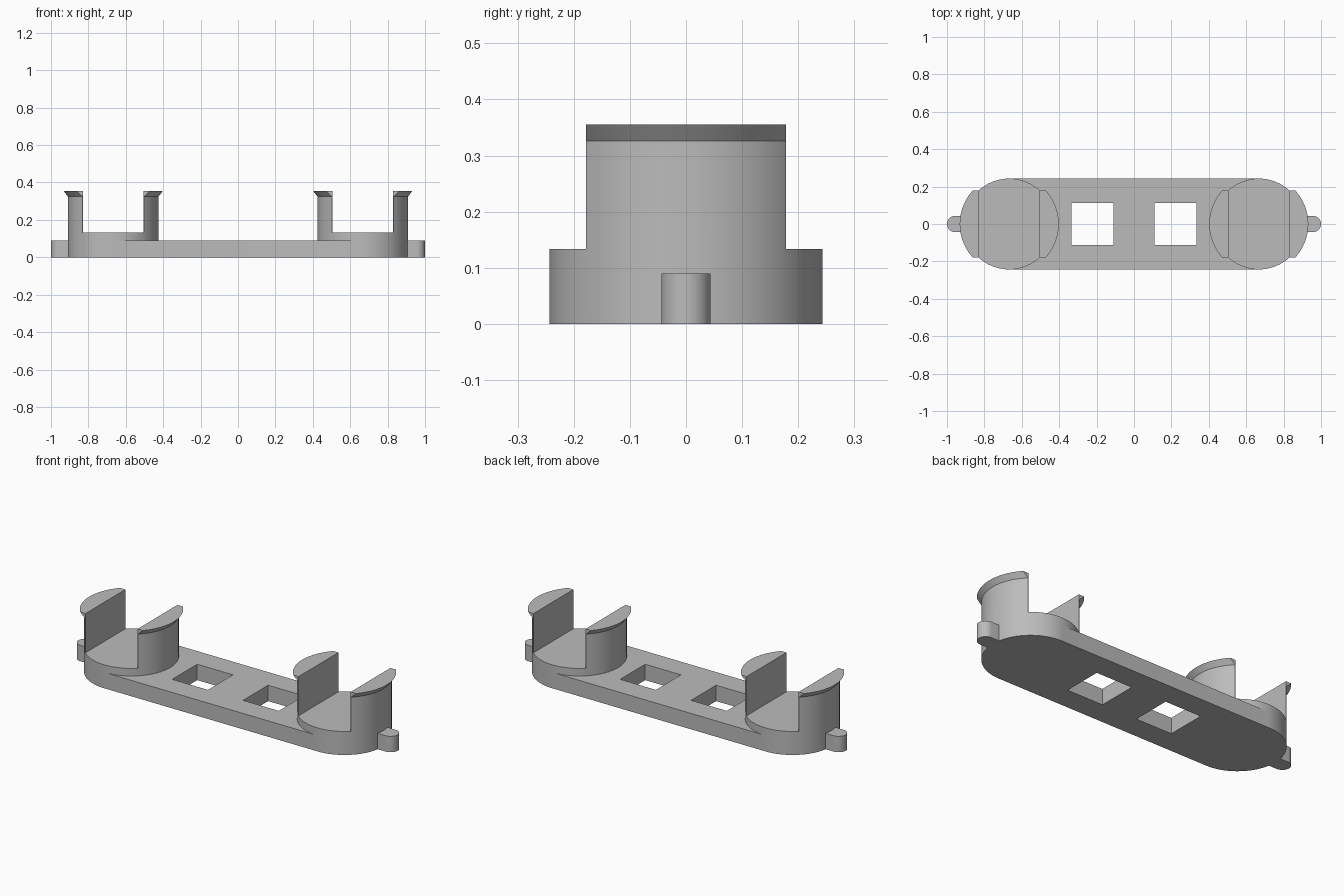
import bpy
import bmesh
from math import cos, sin, pi

CUP_X, CUP_R, LIP_R = 0.667, 0.243, 0.265
PLATE_H, CUP_H, WALL_H, TOP = 0.09, 0.133, 0.326, 0.355
SLOT, CLIP = 0.163, 0.178

default = bpy.data.objects.get("Cube")
if default:
    bpy.data.objects.remove(default, do_unlink=True)

grey = bpy.data.materials.new("plain grey")
grey.use_nodes = True
grey.diffuse_color = (0.5, 0.5, 0.5, 1)
grey.node_tree.nodes["Principled BSDF"].inputs["Base Color"].default_value = grey.diffuse_color


def loft(name, rings):
    """Closed solid from a stack of matching rings of points."""
    bm = bmesh.new()
    loops = [[bm.verts.new(p) for p in ring] for ring in rings]
    n = len(loops[0])
    for low, high in zip(loops, loops[1:]):
        for i in range(n):
            j = (i + 1) % n
            bm.faces.new((low[i], low[j], high[j], high[i]))
    bm.faces.new(loops[0][::-1])
    bm.faces.new(loops[-1])
    bmesh.ops.recalc_face_normals(bm, faces=bm.faces)
    mesh = bpy.data.meshes.new(name)
    bm.to_mesh(mesh)
    bm.free()
    mesh.materials.append(grey)
    obj = bpy.data.objects.new(name, mesh)
    bpy.context.collection.objects.link(obj)
    return obj


def prism(name, outline, z0, z1):
    return loft(name, [[(x, y, z) for x, y in outline] for z in (z0, z1)])


def box(name, x0, x1, half_y, z0, z1):
    return prism(name, [(x0, -half_y), (x1, -half_y), (x1, half_y), (x0, half_y)], z0, z1)


def circle(x, radius, z, n=64):
    return [(x + radius * cos(2 * pi * i / n), radius * sin(2 * pi * i / n), z) for i in range(n)]


def combine(target, tool, operation):
    """Apply a boolean and discard the tool."""
    mod = target.modifiers.new(operation.lower(), "BOOLEAN")
    mod.operation, mod.object, mod.solver = operation, tool, "EXACT"
    bpy.context.view_layer.objects.active = target
    bpy.ops.object.modifier_apply(modifier=mod.name)
    bpy.data.objects.remove(tool, do_unlink=True)


# Base plate with two square windows
base = box("clip_base", -CUP_X, CUP_X, CUP_R - 0.0005, 0, PLATE_H)
for side in (-1, 1):
    x0, x1 = sorted((side * 0.11, side * 0.334))
    combine(base, box("window_cutter", x0, x1, 0.112, -0.1, 0.2), "DIFFERENCE")

for side in (-1, 1):
    # Round cup with a flared lip
    x = side * CUP_X
    cup = loft("cup", [circle(x, r, z) for r, z in
                       ((CUP_R, 0), (CUP_R, WALL_H), (LIP_R, TOP))])

    # Slot through the cup, and trimmed ends of the two standing walls
    quarter = [(0.4, CLIP), (SLOT, CLIP)]
    cut = [(0.4, 0.4)] + quarter + [(px, -py) for px, py in quarter[::-1]] + [(0.4, -0.4)]
    cut += [(-px, -py) for px, py in cut]
    combine(cup, prism("slot_cutter", [(x + px, py) for px, py in cut], CUP_H, 0.5), "DIFFERENCE")
    combine(base, cup, "UNION")

    # Rounded end tab
    r = 0.044
    arc = [(side * (1 - r + r * cos(a)), r * sin(a))
           for a in (pi * (i / 16 - 0.5) for i in range(17))]
    tab = prism("end_tab", arc + [(side * 0.86, r), (side * 0.86, -r)], 0, PLATE_H)
    combine(base, tab, "UNION")

# Smooth the round walls and keep the edges crisp
bpy.ops.object.select_all(action="DESELECT")
base.select_set(True)
bpy.context.view_layer.objects.active = base
bpy.ops.object.shade_smooth_by_angle(angle=pi / 7)
